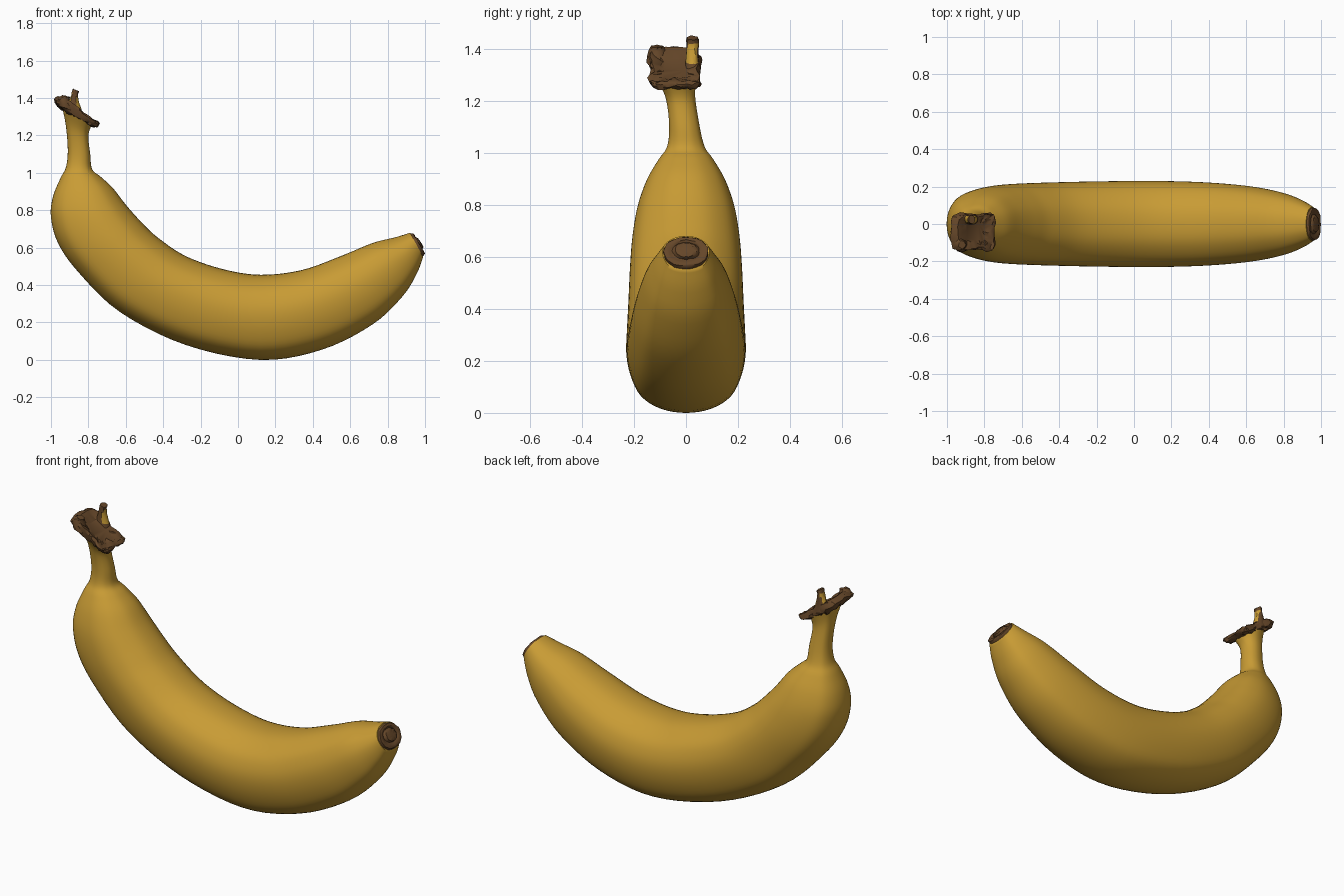
import bpy, bmesh, math, random
from mathutils import Vector

random.seed(4)
cube = bpy.data.objects.get("Cube")
if cube:
    bpy.data.objects.remove(cube, do_unlink=True)


def material(name, colour):
    m = bpy.data.materials.new(name)
    m.use_nodes = True
    m.diffuse_color = colour
    m.node_tree.nodes["Principled BSDF"].inputs["Base Color"].default_value = colour
    return m


YELLOW = material("ripe yellow", (0.58, 0.33, 0.035, 1))
BROWN = material("dry brown", (0.13, 0.062, 0.022, 1))


def spline(points, steps, closed=False):
    """Smooth curve passing through every point."""
    pts = [Vector(p) for p in points]
    n = len(pts)
    out = []
    for i in range(n if closed else n - 1):
        a, b, c, d = [pts[k % n] if closed else pts[min(max(k, 0), n - 1)]
                      for k in range(i - 1, i + 3)]
        for s in range(steps):
            t = s / steps
            out.append(0.5 * (2 * b + (c - a) * t + (2 * a - 5 * b + 4 * c - d) * t * t
                              + (3 * b - a - 3 * c + d) * t ** 3))
    return out if closed else out + [pts[-1]]


def mirrored(half):
    """Closed section from one half: (side, depth) pairs from outer to inner edge."""
    return half + [(-w, t) for w, t in reversed(half[1:-1])]


def stem_drift(z):
    return -0.047 * min(max((z - 1.0) / 0.34, 0), 1) ** 1.7


def loft(name, stations, half, mats, steps=4, ring_steps=4, angle=50, rough=0, rule=None, y=None):
    """Skin rings given as outer x, z, inner x, z and half width."""
    section = spline(mirrored(half), ring_steps, True)
    bm = bmesh.new()
    rings = []
    for xo, zo, xi, zi, w in spline(stations, steps):
        ring = []
        for s, t in section:
            x, z = xo + (xi - xo) * t, zo + (zi - zo) * t
            side = stem_drift((zo + zi) / 2) if y is None else y
            shake = Vector([random.uniform(-rough, rough) for _ in range(3)])
            ring.append(bm.verts.new(Vector((x, side + s * w, z)) + shake))
        rings.append(ring)
    n = len(section)
    for a, b in zip(rings, rings[1:]):
        for i in range(n):
            j = (i + 1) % n
            bm.faces.new((a[i], a[j], b[j], b[i]))
    bm.faces.new(rings[0])
    bm.faces.new(rings[-1])
    bmesh.ops.recalc_face_normals(bm, faces=bm.faces)
    if rule:
        for f in bm.faces:
            f.material_index = int(rule(f))
    mesh = bpy.data.meshes.new(name)
    bm.to_mesh(mesh)
    bm.free()
    obj = bpy.data.objects.new(name, mesh)
    bpy.context.collection.objects.link(obj)
    for m in mats:
        mesh.materials.append(m)
    bpy.ops.object.select_all(action='DESELECT')
    obj.select_set(True)
    bpy.context.view_layer.objects.active = obj
    bpy.ops.object.shade_smooth_by_angle(angle=math.radians(angle))
    return obj


# Peel: softly ridged section swept from the stem end to the blossom end
peel_half = [(0, 0), (.42, .035), (.75, .14), (.93, .32), (1, .52),
             (.95, .69), (.78, .84), (.42, .965), (0, 1)]
loft("peel", [
    (-.94, 1.35, -.78, 1.26, .085), (-.92, 1.25, -.8, 1.2, .058),
    (-.91, 1.12, -.79, 1.1, .058), (-.92, 1.03, -.78, 1.02, .072),
    (-.95, .97, -.735, .98, .105), (-.99, .87, -.67, .92, .15),
    (-1, .76, -.6, .83, .185), (-.96, .62, -.52, .74, .205),
    (-.85, .465, -.43, .655, .215), (-.63, .255, -.28, .555, .222),
    (-.28, .08, -.08, .485, .228), (.12, 0, .12, .455, .23),
    (.45, .055, .34, .48, .222), (.72, .19, .55, .555, .2),
    (.88, .34, .72, .625, .165), (.955, .46, .84, .655, .125),
    (.99, .55, .92, .68, .09)], peel_half, [YELLOW], steps=5)

# Blossom end: shallow dished rim with a small button in the middle
round_half = [(0, 0), (.72, .14), (1, .5), (.72, .86), (0, 1)]
loft("blossom_tip", [
    (.985, .55, .915, .675, .086), (1, .565, .935, .677, .085),
    (.992, .58, .943, .665, .065), (.98, .59, .942, .655, .052),
    (.99, .6, .955, .655, .042), (.985, .615, .965, .645, .015)],
    round_half, [BROWN], steps=2, ring_steps=3, angle=35, rough=.002)

# Stem cut: torn flange with a hollow face
square_half = [(0, -.02), (.85, .03), (1, .3), (.9, .6), (1, .88), (.7, 1), (0, .97)]
loft("stem_cap", [
    (-.925, 1.325, -.79, 1.25, .07), (-.96, 1.355, -.757, 1.245, .095),
    (-.975, 1.395, -.738, 1.265, .1), (-.935, 1.405, -.76, 1.275, .086),
    (-.895, 1.36, -.8, 1.29, .05)], square_half, [BROWN], steps=2,
    ring_steps=3, angle=30, rough=.006)

# Torn fibres standing above the cut
def fibre_core(f):
    return abs(f.normal.x) > .6 and 1.35 < f.calc_center_median().z < 1.425


loft("back_fibre", [
    (-.93, 1.33, -.83, 1.31, .032), (-.9, 1.39, -.85, 1.38, .024),
    (-.89, 1.43, -.855, 1.42, .024), (-.885, 1.45, -.85, 1.435, .022)],
    round_half, [BROWN, YELLOW], steps=2, ring_steps=2, angle=30, rough=.002,
    rule=fibre_core, y=.025)
loft("front_fibre", [
    (-.96, 1.36, -.88, 1.33, .04), (-.965, 1.395, -.9, 1.39, .035),
    (-.94, 1.415, -.9, 1.405, .022)],
    round_half, [BROWN], steps=2, ring_steps=2, angle=30, rough=.003, y=-.11)
